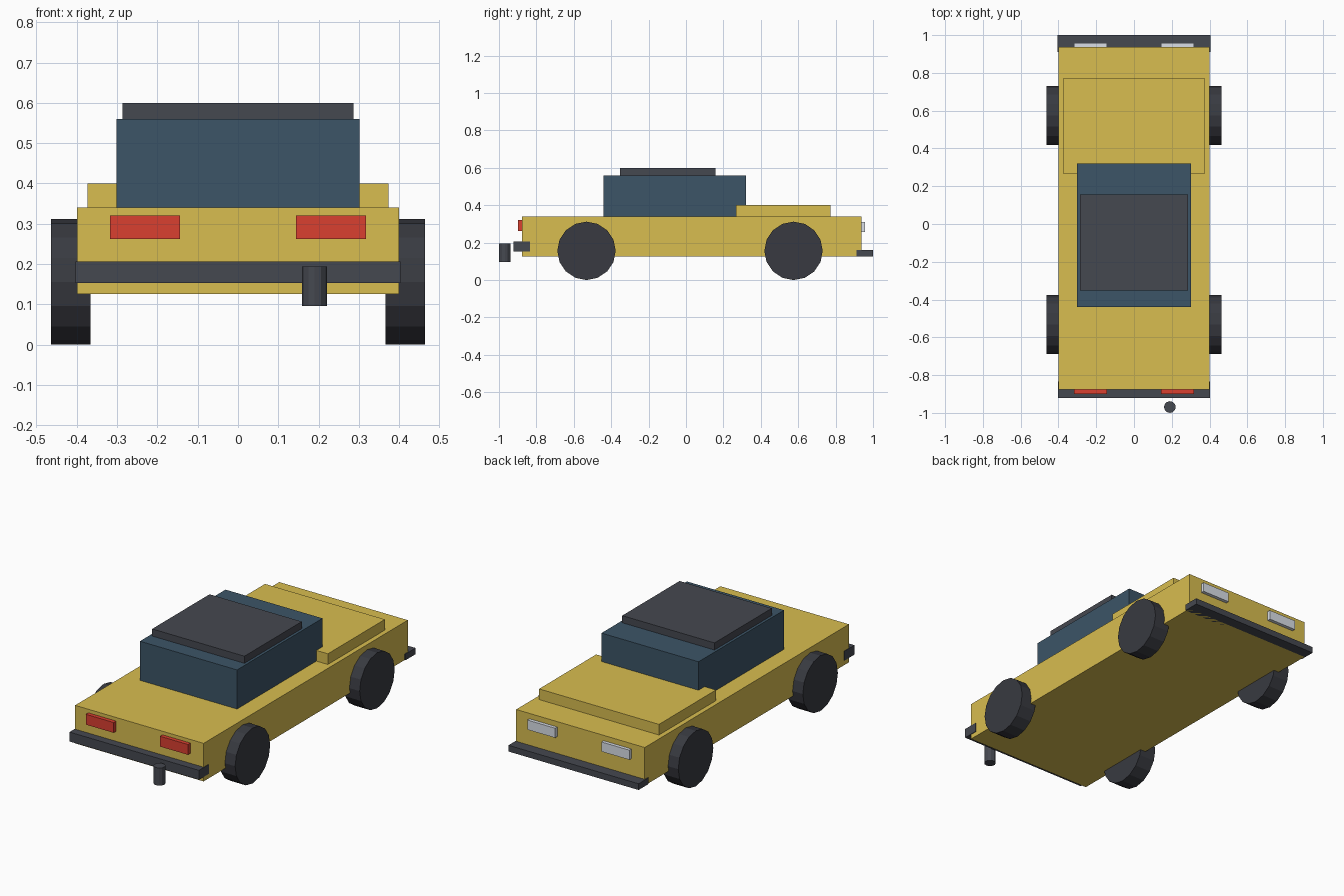
import bpy
from math import pi

if "Cube" in bpy.data.objects:
    bpy.data.objects.remove(bpy.data.objects["Cube"])


def material(name, color):
    m = bpy.data.materials.new(name)
    m.diffuse_color = (*color, 1)
    m.use_nodes = True
    m.node_tree.nodes["Principled BSDF"].inputs["Base Color"].default_value = m.diffuse_color
    return m


yellow = material("yellow_paint", (0.69, 0.51, 0.08))
glass = material("blue_glass", (0.045, 0.09, 0.135))
dark = material("dark_trim", (0.06, 0.065, 0.08))
rubber = material("rubber", (0.04, 0.042, 0.052))
red = material("red_lens", (0.7, 0.05, 0.03))
white = material("clear_lens", (0.7, 0.74, 0.8))


def box(name, x, y, z, mat):
    """Box from (min, max) ranges."""
    bpy.ops.mesh.primitive_cube_add(size=1, location=[sum(r) / 2 for r in (x, y, z)])
    ob = bpy.context.object
    ob.name = name
    ob.scale = [r[1] - r[0] for r in (x, y, z)]
    bpy.ops.object.transform_apply(location=False, rotation=False, scale=True)
    ob.data.materials.append(mat)


def cylinder(name, sides, radius, depth, loc, mat, rot=(0, 0, 0)):
    bpy.ops.mesh.primitive_cylinder_add(vertices=sides, radius=radius, depth=depth,
                                        location=loc, rotation=rot)
    ob = bpy.context.object
    ob.name = name
    ob.data.materials.append(mat)


# Body, hood, cabin and roof
box("body", (-0.4, 0.4), (-0.877, 0.938), (0.126, 0.34), yellow)
box("hood", (-0.373, 0.373), (0.266, 0.773), (0.33, 0.4), yellow)
box("cabin", (-0.302, 0.302), (-0.44, 0.32), (0.33, 0.56), glass)
box("roof", (-0.287, 0.287), (-0.353, 0.157), (0.55, 0.6), dark)

# Bumpers
box("tail_bumper", (-0.403, 0.403), (-0.922, -0.835), (0.153, 0.206), dark)
box("hood_bumper", (-0.405, 0.405), (0.911, 1.0), (0.126, 0.161), dark)

# Lights and wheels, mirrored left and right
for side, s in (("left", -1), ("right", 1)):
    lamp_x = sorted((s * 0.144, s * 0.318))
    box(f"tail_light_{side}", lamp_x, (-0.899, -0.865), (0.262, 0.32), red)
    box(f"headlight_{side}", lamp_x, (0.925, 0.957), (0.256, 0.31), white)
    for end, y in (("tail", -0.532), ("hood", 0.575)):
        cylinder(f"{end}_wheel_{side}", 16, 0.156, 0.097, (s * 0.415, y, 0.156),
                 rubber, (0, pi / 2, 0))

# Upright exhaust pipe behind the tail bumper
cylinder("exhaust_pipe", 12, 0.031, 0.099, (0.19, -0.969, 0.145), dark)
